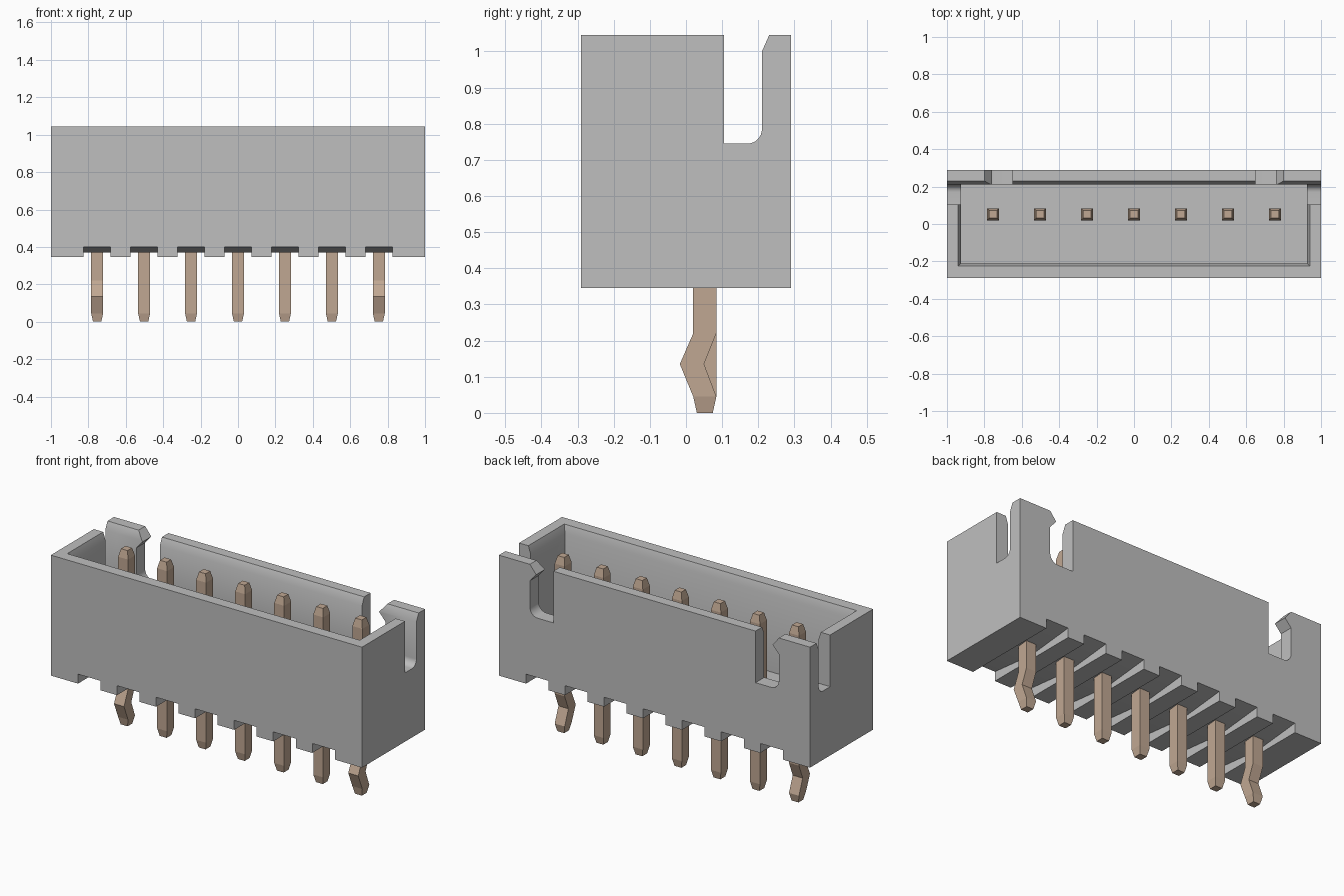
import bpy, bmesh, math

if "Cube" in bpy.data.objects:
    bpy.data.objects.remove(bpy.data.objects["Cube"], do_unlink=True)


def material(name, rgb):
    m = bpy.data.materials.new(name)
    m.use_nodes = True
    m.diffuse_color = (*rgb, 1)
    m.node_tree.nodes["Principled BSDF"].inputs["Base Color"].default_value = (*rgb, 1)
    return m


GREY = material("grey plastic", (0.52, 0.52, 0.52))
TAN = material("tan metal", (0.53, 0.39, 0.29))


def loft(name, rings, mat):
    """Closed solid through a list of equal-length rings of 3D points."""
    bm = bmesh.new()
    loops = [[bm.verts.new(p) for p in ring] for ring in rings]
    n = len(loops[0])
    for a, b in zip(loops, loops[1:]):
        for i in range(n):
            j = (i + 1) % n
            bm.faces.new((a[i], a[j], b[j], b[i]))
    bm.faces.new(loops[0][::-1])
    bm.faces.new(loops[-1])
    bmesh.ops.recalc_face_normals(bm, faces=bm.faces)
    mesh = bpy.data.meshes.new(name)
    bm.to_mesh(mesh)
    bm.free()
    mesh.materials.append(mat)
    obj = bpy.data.objects.new(name, mesh)
    bpy.context.collection.objects.link(obj)
    return obj


def rect(x0, x1, y0, y1, z):
    return [(x0, y0, z), (x1, y0, z), (x1, y1, z), (x0, y1, z)]


def prism_x(name, pts, x0, x1):
    return loft(name, [[(x, y, z) for y, z in pts] for x in (x0, x1)], GREY)


def prism_y(name, pts, y0, y1):
    return loft(name, [[(x, y, z) for x, z in pts] for y in (y0, y1)], GREY)


def fillet(cx, cz, r, steps=8):
    """Lower outer quarter arc, from the side wall round to the floor."""
    angles = [-math.pi / 2 * i / steps for i in range(steps + 1)]
    return [(cx + r * math.cos(a), cz + r * math.sin(a)) for a in angles]


def activate(obj):
    bpy.ops.object.select_all(action="DESELECT")
    obj.select_set(True)
    bpy.context.view_layer.objects.active = obj


def cut(obj, cutter):
    cutter.hide_render = True
    activate(obj)
    mod = obj.modifiers.new("cut", "BOOLEAN")
    mod.operation = "DIFFERENCE"
    mod.solver = "EXACT"
    mod.object = cutter
    bpy.ops.object.modifier_apply(modifier=mod.name)
    bpy.data.objects.remove(cutter, do_unlink=True)


PIN_X = [0.251 * i for i in range(-3, 4)]
BASE, TOP, FLOOR, NOTCH = 0.345, 1.045, 0.55, 0.745

# Housing shell
housing = loft("housing", [rect(-1, 1, -0.29, 0.29, z) for z in (BASE, TOP)], GREY)

# Open pocket with a bevelled lead-in at the rim
cut(housing, loft("pocket_cutter", [
    rect(-0.925, 0.925, -0.21, 0.21, FLOOR),
    rect(-0.925, 0.925, -0.21, 0.21, 1.0),
    rect(-0.94, 0.94, -0.225, 0.23, TOP),
    rect(-0.955, 0.955, -0.24, 0.25, TOP + 0.045)], GREY))
cut(housing, prism_x("rear_bevel_cutter",
                     [(0.15, 1.0), (0.21, 1.0), (0.25, 1.09), (0.15, 1.09)], -1.1, 1.1))

# Slots through both end walls
side_slot = [(0.105, 1.2), (0.21, 1.2)] + fillet(0.17, NOTCH + 0.04, 0.04) + [(0.105, NOTCH)]
cut(housing, prism_x("side_slot_cutter", side_slot, -1.1, 1.1))

# Rear wall slots, each leaving a barbed corner post
rear_slot = [(0.65, 1.1), (0.80, 1.1), (0.80, TOP), (0.76, 0.995), (0.80, 0.95)]
rear_slot += fillet(0.75, NOTCH + 0.05, 0.05) + [(0.65, NOTCH)]
for s in (-1, 1):
    cut(housing, prism_y("rear_slot_cutter", [(s * x, z) for x, z in rear_slot], 0.15, 0.35))

# Shallow drain grooves under each pin, deeper toward front and back
groove = [(-0.3, 0.3), (-0.3, 0.401), (0, 0.37), (0.3, 0.401), (0.3, 0.3)]
for x in PIN_X:
    cut(housing, prism_x("groove_cutter", groove, x - 0.0725, x + 0.0725))

activate(housing)
bpy.ops.object.shade_smooth_by_angle(angle=math.radians(25))

# Contact pins: (z, y front, y back, half width); the two end pins are kinked
tip = [(0, 0.03, 0.074, 0.022), (0.045, 0.02, 0.084, 0.032)]
kink = [(0.135, -0.017, 0.05, 0.032), (0.22, 0.02, 0.084, 0.032)]
head = [(0.975, 0.02, 0.084, 0.032), (1.02, 0.031, 0.073, 0.021)]
for i, x in enumerate(PIN_X):
    sections = tip + (kink if i in (0, 6) else []) + head
    loft(f"pin_{i + 1}", [rect(x - h, x + h, y0, y1, z) for z, y0, y1, h in sections], TAN)
